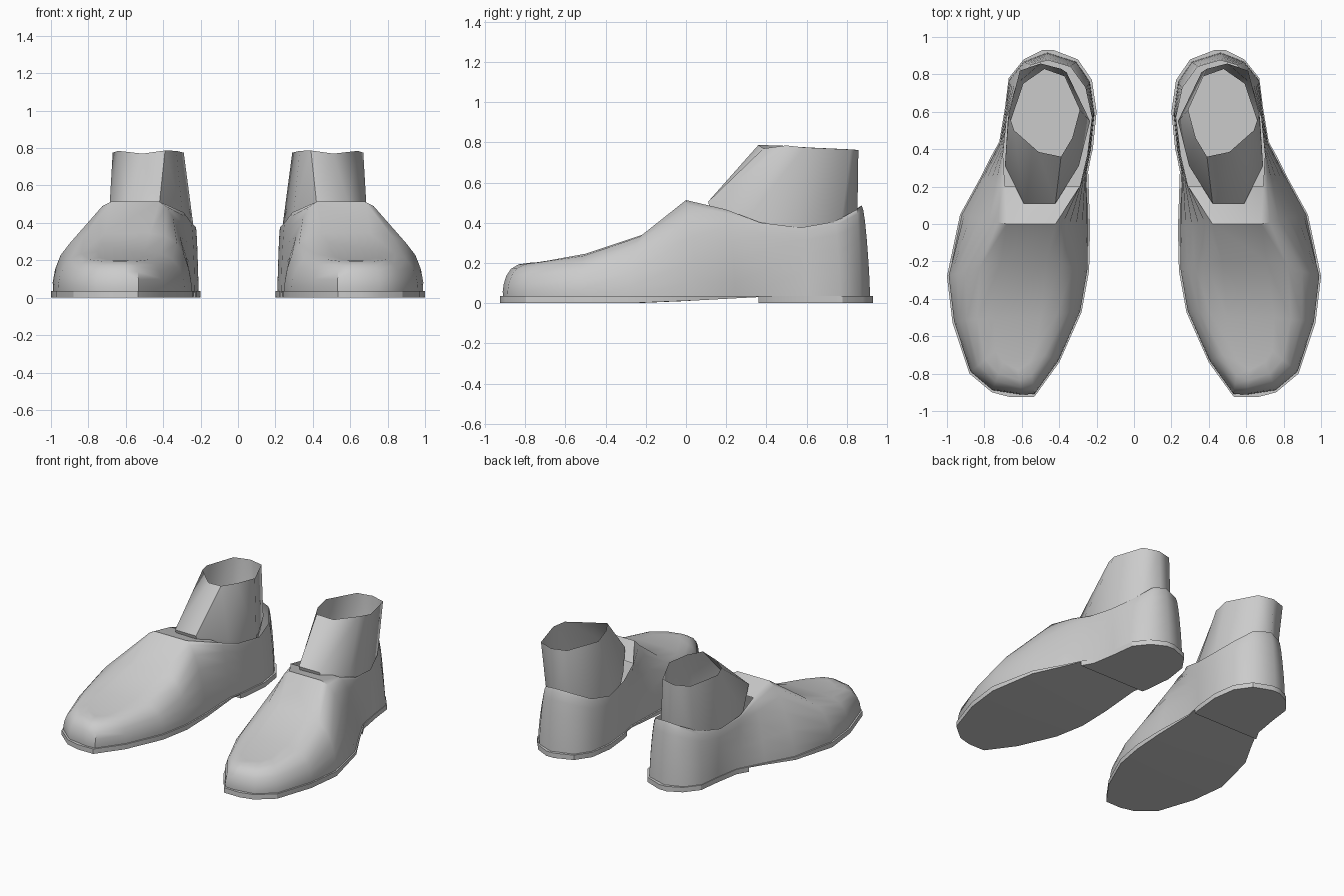
import bpy, bmesh, math

if "Cube" in bpy.data.objects:
    bpy.data.objects.remove(bpy.data.objects["Cube"])

grey = bpy.data.materials.new("plain grey")
grey.diffuse_color = (0.6, 0.6, 0.6, 1)
grey.use_nodes = True
grey.node_tree.nodes["Principled BSDF"].inputs["Base Color"].default_value = grey.diffuse_color

# Columns around one shoe: sole x, y, then collar/instep x, y, z
TOE = (.60, -.925, .62, -.78, .205)
HEEL = (.46, .93, .46, .875, .49)
OUTER = [(.76, -.90, .70, -.74, .207), (.88, -.80, .74, -.68, .217),
         (.97, -.53, .75, -.50, .25), (1.0, -.28, .71, -.20, .35),
         (.93, .05, .68, 0, .517), (.82, .25, .69, .20, .47),
         (.72, .44, .70, .37, .405), (.69, .62, .68, .57, .38),
         (.67, .78, .62, .74, .41), (.59, .88, .55, .85, .47)]
INNER = [(.53, -.92, .56, -.74, .207), (.40, -.74, .53, -.68, .217),
         (.28, -.47, .50, -.50, .25), (.24, -.25, .47, -.20, .35),
         (.235, -.02, .42, 0, .517), (.245, .28, .29, .20, .46),
         (.22, .40, .25, .37, .405), (.20, .60, .225, .57, .38),
         (.225, .77, .26, .73, .41), (.30, .88, .34, .84, .47)]
SOLE_TOP = .036


def finish(name, bm, angle):
    """Turn the bmesh into a mirrored, smooth-shaded object."""
    bmesh.ops.recalc_face_normals(bm, faces=bm.faces)
    mesh = bpy.data.meshes.new(name)
    bm.to_mesh(mesh)
    bm.free()
    mesh.materials.append(grey)
    ob = bpy.data.objects.new(name, mesh)
    bpy.context.collection.objects.link(ob)
    bpy.ops.object.select_all(action='DESELECT')
    ob.select_set(True)
    bpy.context.view_layer.objects.active = ob
    bpy.ops.object.shade_smooth_by_angle(angle=math.radians(angle))
    mirror = ob.modifiers.new("pair", 'MIRROR')
    mirror.use_axis[0] = True
    mirror.use_mirror_merge = False


def loft(bm, rings):
    """Join closed rings of equal length with quads."""
    loops = [[bm.verts.new(p) for p in r] for r in rings]
    n = len(loops[0])
    for a, b in zip(loops, loops[1:]):
        for i in range(n):
            j = (i + 1) % n
            bm.faces.new((a[i], a[j], b[j], b[i]))
    return loops


# Upper: rounded at the toe, straighter at the instep and heel
ARCH = [(0, 0), (-.01, .16), (.03, .38), (.13, .62), (.30, .82), (.58, .95), (1, 1)]
columns = [TOE] + OUTER + [HEEL] + INNER[::-1]
rings = []
for a, b in ARCH:
    ring = []
    for sx, sy, tx, ty, tz in columns:
        k = min(1, max(.35, .35 - 2.2 * sy))
        f = k * a + (1 - k) * b ** 1.35
        bx, by = .6 + (sx - .6) * .972, sy * .985
        ring.append((bx + (tx - bx) * f, by + (ty - by) * f,
                     SOLE_TOP - .004 + (tz - SOLE_TOP) * b))
    rings.append(ring)
bm = bmesh.new()
top = loft(bm, rings)[-1]
n = len(top)
bm.faces.new((top[0], top[1], top[n - 1]))
for i in range(1, 6):
    bm.faces.new((top[i], top[i + 1], top[n - i - 1], top[n - i]))
finish("shoe_upper", bm, 45)

# Ankle: open tube tucked inside the collar
rim = [(.39, .36, .787), (.51, .385, .77), (.64, .50, .785), (.67, .59, .775),
       (.61, .82, .765), (.50, .858, .762), (.39, .83, .765), (.29, .61, .775),
       (.33, .46, .785)]
waist = [(.42, .11, .505), (.59, .11, .505), (.69, .31, .43), (.675, .55, .36),
         (.60, .77, .38), (.48, .853, .42), (.36, .81, .40), (.235, .55, .36),
         (.295, .31, .43)]
hem = [(.47 + (x - .47) * .93, .5 + (y - .5) * .93, z - .09) for x, y, z in waist]
bm = bmesh.new()
loft(bm, [hem, waist, rim])
finish("ankle_tube", bm, 50)


def plate(name, pairs, underside):
    """Slab built across pairs of outline points, with a height rule below."""
    bm = bmesh.new()
    rows = [[bm.verts.new((x, y, z)) for x, y in pair
             for z in (SOLE_TOP, underside(y))] for pair in pairs]
    for (a, b, c, d), (e, f, g, h) in zip(rows, rows[1:]):
        for quad in ((a, c, g, e), (b, f, h, d), (a, e, f, b), (c, d, h, g)):
            bm.faces.new(quad)
    for a, b, c, d in (rows[0], rows[-1]):
        bm.faces.new((a, b, d, c))
    finish(name, bm, 30)


outline = [(o[:2], i[:2]) for o, i in zip(OUTER, INNER)]
waistline = ((.765, .36), (.23, .36))
nose = ((.66, -.926), (.535, -.925))
tail = ((.49, .93), (.43, .93))

# Sole: flat under the ball of the foot, rising to the arch
plate("sole", [nose] + outline[:6] + [waistline],
      lambda y: min(.03, max(0, (y + .2) * .054)))
# Heel: low flat block
plate("heel", [waistline] + outline[6:] + [tail], lambda y: 0)
